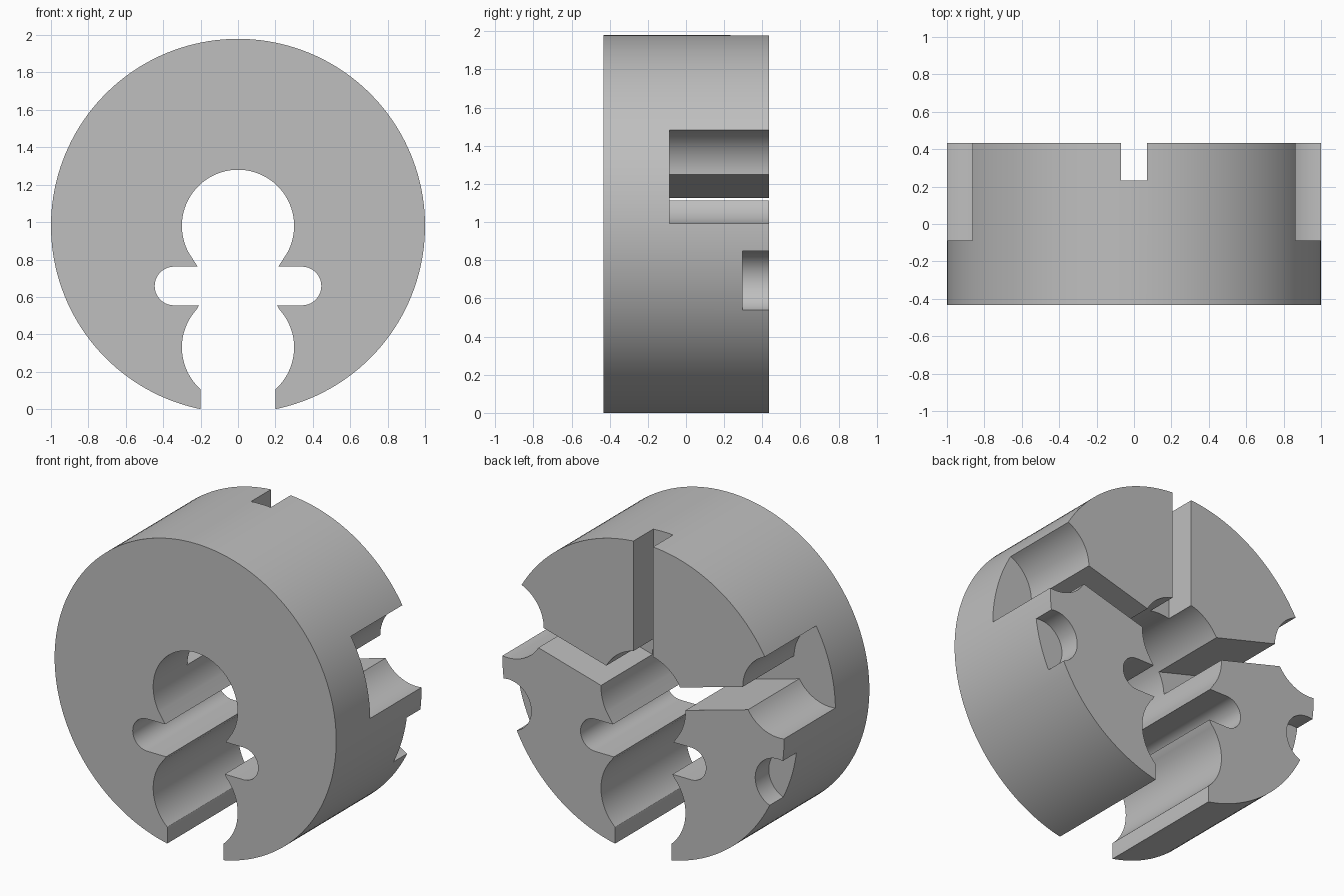
import bpy, bmesh
from math import sin, cos, radians, pi

cube = bpy.data.objects.get("Cube")
if cube:
    bpy.data.objects.remove(cube, do_unlink=True)

CENTRE, FRONT, BACK, OUT = 0.98, -0.432, 0.434, 0.6
SLOT_ANGLE, NOTCH_ANGLE = 15.5, -16.8

grey = bpy.data.materials.new("plain grey")
grey.use_nodes = True
grey.diffuse_color = (0.52, 0.52, 0.52, 1)
grey.node_tree.nodes["Principled BSDF"].inputs["Base Color"].default_value = (0.52, 0.52, 0.52, 1)


def arc(x, z, radius, start, end, steps):
    angles = [radians(start + (end - start) * i / steps) for i in range(steps + 1)]
    return [(x + radius * cos(a), z + radius * sin(a)) for a in angles]


def circle(x, z, radius, steps):
    return arc(x, z, radius, 0, 360, steps)[:-1]


def prism(name, outline, y0, y1):
    """Extrude an x-z outline from y0 to y1."""
    bm = bmesh.new()
    face = bm.faces.new([bm.verts.new((x, y0, z)) for x, z in outline])
    new = bmesh.ops.extrude_face_region(bm, geom=[face])["geom"]
    moved = [v for v in new if isinstance(v, bmesh.types.BMVert)]
    bmesh.ops.translate(bm, verts=moved, vec=(0, y1 - y0, 0))
    bmesh.ops.recalc_face_normals(bm, faces=bm.faces)
    mesh = bpy.data.meshes.new(name)
    bm.to_mesh(mesh)
    bm.free()
    mesh.materials.append(grey)
    obj = bpy.data.objects.new(name, mesh)
    bpy.context.collection.objects.link(obj)
    return obj


def cut(name, outline, y0):
    """Cut an outline out of the body, from depth y0 through the back."""
    cutter = prism(name, outline, y0, OUT)
    cutter.hide_render = True
    mod = body.modifiers.new(name, "BOOLEAN")
    mod.operation, mod.solver, mod.object = "DIFFERENCE", "EXACT", cutter
    bpy.ops.object.modifier_apply(modifier=name)
    bpy.data.objects.remove(cutter, do_unlink=True)


# Round body
body = prism("round_body", circle(0, CENTRE, 1, 160), FRONT, BACK)
bpy.context.view_layer.objects.active = body
body.select_set(True)

# Through opening: round hole, cross slot, lower lobe and open mouth
half = arc(0, CENTRE, 0.3, 88, -30, 40)
half += [(0.215, 0.762)] + arc(0.342, 0.6585, 0.1035, 90, -90, 20)
half += [(0.208, 0.555)] + arc(0, 0.33, 0.3, 42, -48, 32)
half += [(0.2, 0.105), (0.2, -0.2)]
cut("centre_opening", half + [(-x, z) for x, z in reversed(half)], -OUT)

# Upright groove in the back
cut("top_groove", [(-0.07, 1.1), (0.07, 1.1), (0.07, 2.2), (-0.07, 2.2)], 0.232)

# Angled grooves, rim pockets and shallow rim notches on both sides
a, n = radians(SLOT_ANGLE), radians(NOTCH_ANGLE)
for side, label in ((1, "left"), (-1, "right")):
    groove = [(side * (r * cos(a) - w * sin(a)), CENTRE + r * sin(a) + w * cos(a))
              for r, w in ((0.1, -0.071), (0.9, -0.071), (0.9, 0.071), (0.1, 0.071))]
    cut(label + "_groove", groove, -0.087)
    cut(label + "_pocket", circle(side * cos(a), CENTRE + sin(a), 0.257, 80), -0.087)
    cut(label + "_notch", circle(side * cos(n), CENTRE + sin(n), 0.162, 64), 0.296)

bpy.ops.object.shade_smooth_by_angle(angle=radians(25))
